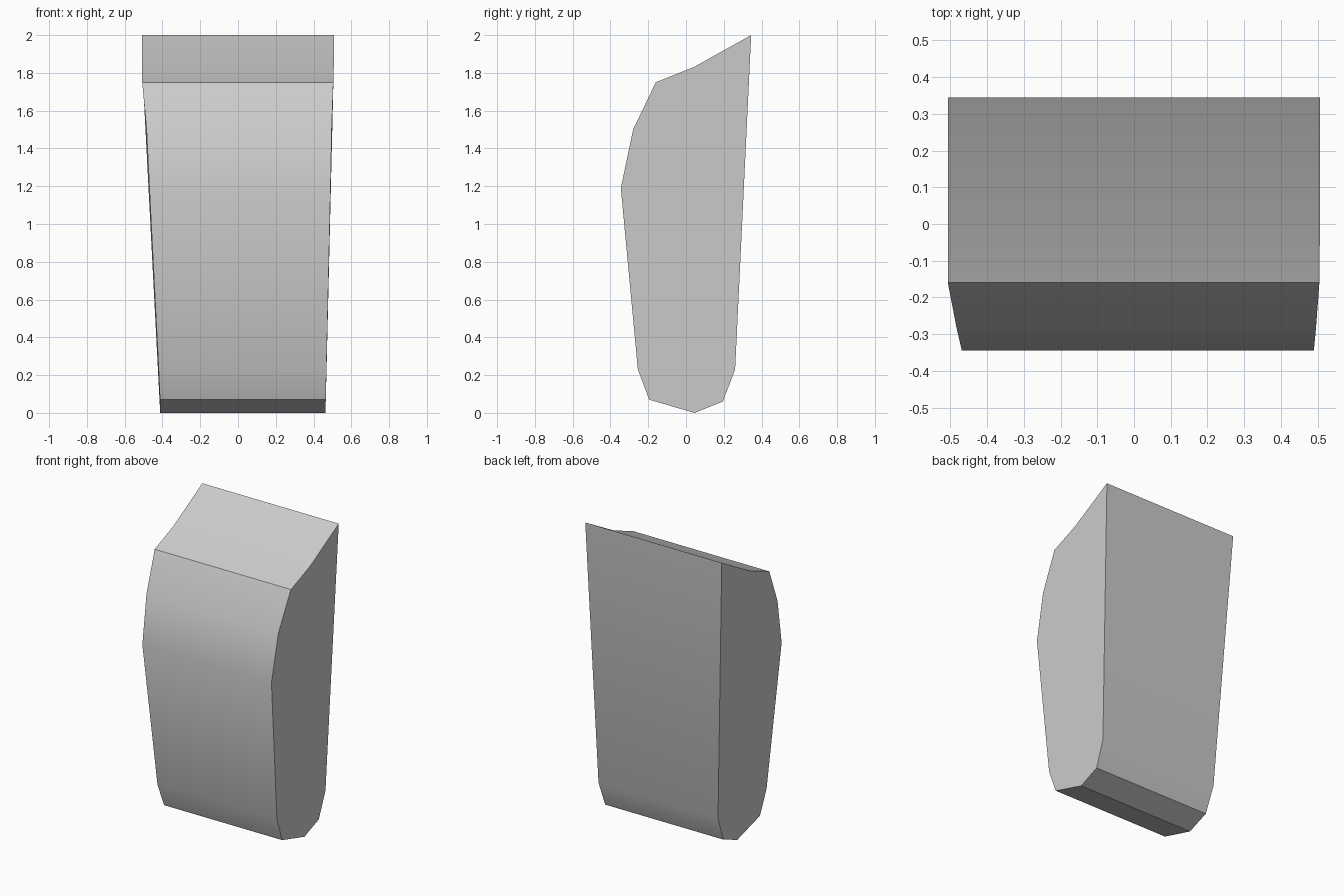
import bpy, bmesh
from math import radians

default_cube = bpy.data.objects.get("Cube")
if default_cube:
    bpy.data.objects.remove(default_cube, do_unlink=True)

# Single plain grey finish
grey = bpy.data.materials.new("light_grey")
grey.use_nodes = True
colour = (0.6, 0.6, 0.6, 1.0)
grey.diffuse_color = colour
grey.node_tree.nodes["Principled BSDF"].inputs["Base Color"].default_value = colour

# Side outline: depth y, height z, right edge x, left edge x
outline = [
    (0.345, 2.0, -0.507, 0.507),
    (0.04, 1.83, -0.507, 0.507),
    (-0.16, 1.75, -0.507, 0.505),
    (-0.28, 1.5, -0.484, 0.496),
    (-0.345, 1.19, -0.469, 0.49),
    (-0.255, 0.23, -0.42, 0.468),
    (-0.195, 0.07, -0.413, 0.465),
    (0.045, 0.0, -0.412, 0.462),
    (0.195, 0.06, -0.413, 0.464),
    (0.26, 0.23, -0.42, 0.468),
]


def build_tapered_block(name, points, material):
    """Bridge a right and a left outline, then cap both sides."""
    bm = bmesh.new()
    right = [bm.verts.new((xr, y, z)) for y, z, xr, xl in points]
    left = [bm.verts.new((xl, y, z)) for y, z, xr, xl in points]
    count = len(points)
    for i in range(count):
        j = (i + 1) % count
        bm.faces.new((right[i], right[j], left[j], left[i]))
    bm.faces.new(right)
    bm.faces.new(left[::-1])
    bmesh.ops.recalc_face_normals(bm, faces=bm.faces[:])
    mesh = bpy.data.meshes.new(name)
    bm.to_mesh(mesh)
    bm.free()
    mesh.materials.append(material)
    obj = bpy.data.objects.new(name, mesh)
    bpy.context.collection.objects.link(obj)
    return obj


# Body: softly shaded bands, crisp top, bottom and side edges
body = build_tapered_block("tapered_body", outline, grey)
bpy.ops.object.select_all(action="DESELECT")
body.select_set(True)
bpy.context.view_layer.objects.active = body
bpy.ops.object.shade_smooth_by_angle(angle=radians(30))
